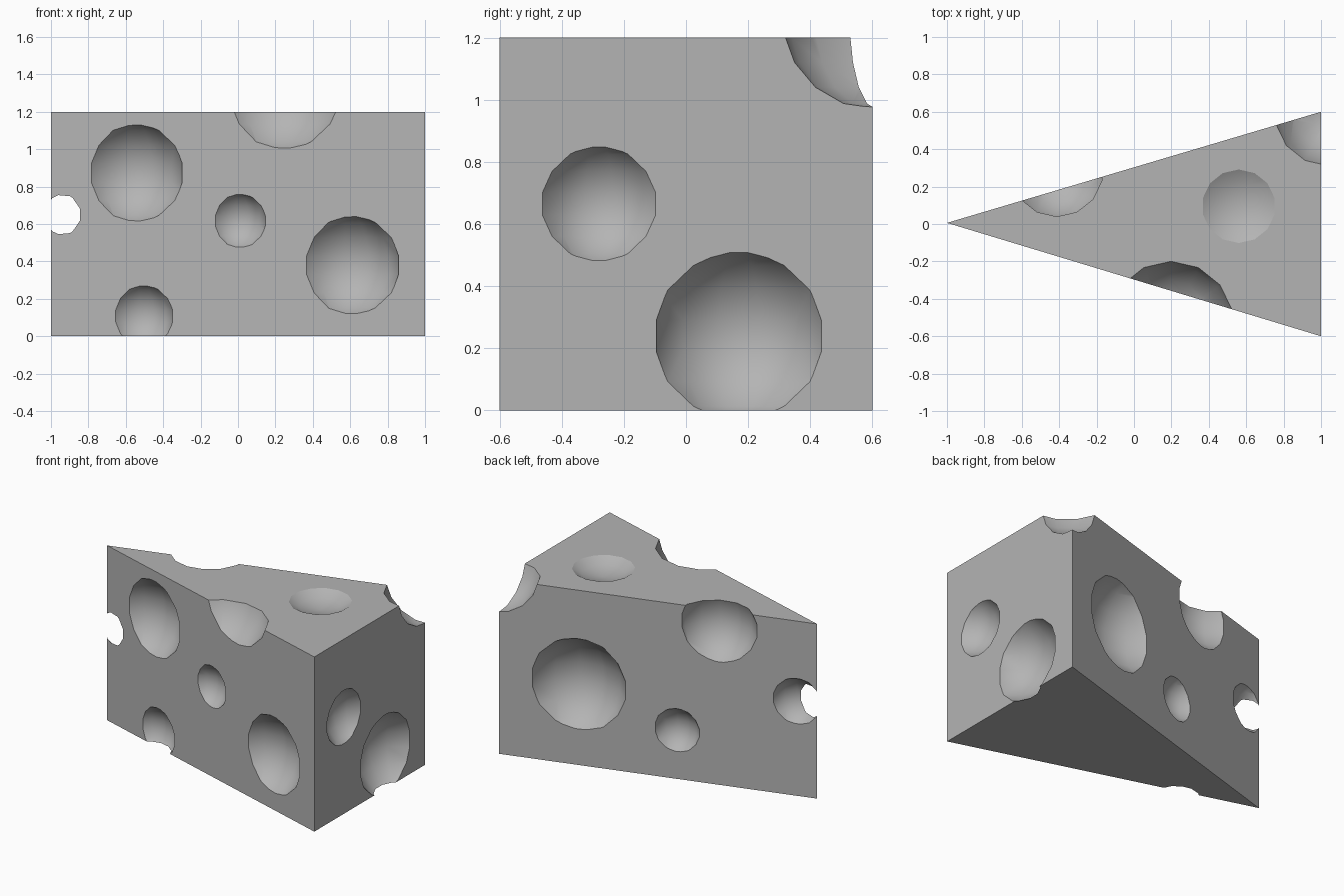
import bpy, bmesh, math
from mathutils import Vector

if "Cube" in bpy.data.objects:
    bpy.data.objects.remove(bpy.data.objects["Cube"])

# Wedge body: triangular profile extruded upward
bm = bmesh.new()
base = bm.faces.new([bm.verts.new(p) for p in ((-1, 0.006, 0), (1, -0.6, 0), (1, 0.6, 0))])
top = bmesh.ops.extrude_face_region(bm, geom=[base])
bmesh.ops.translate(bm, vec=(0, 0, 1.2),
                    verts=[v for v in top["geom"] if isinstance(v, bmesh.types.BMVert)])
bmesh.ops.recalc_face_normals(bm, faces=bm.faces)
mesh = bpy.data.meshes.new("cheese_wedge")
bm.to_mesh(mesh)
bm.free()
wedge = bpy.data.objects.new("cheese_wedge", mesh)
bpy.context.collection.objects.link(wedge)

# Mid grey body colour
grey = bpy.data.materials.new("mid_grey")
grey.diffuse_color = (0.456, 0.456, 0.456, 1)
grey.use_nodes = True
grey.node_tree.nodes["Principled BSDF"].inputs["Base Color"].default_value = grey.diffuse_color
mesh.materials.append(grey)

FRONT = Vector((-0.6, -2, 0)).normalized()
BACK = Vector((-0.6, 2, 0)).normalized()
RIGHT = Vector((1, 0, 0))
UP = Vector((0, 0, 1))

holes = []  # sphere centre, radius


def bite(point, normal, rim, depth_ratio=0.5):
    """Shallow round hole: sphere centre sits outside the face."""
    off = rim * depth_ratio
    holes.append((Vector(point) + normal * off, math.hypot(rim, off)))


# Front face holes (x, z, rim radius)
for x, z, r in ((-0.545, 0.873, 0.265), (0.61, 0.38, 0.266),
                (0.01, 0.617, 0.146), (-0.505, 0.108, 0.167)):
    bite((x, -0.3 * (x + 1), z), FRONT, r)

# Back face holes, the last one breaking through the tip
for x, z, r, d in ((0.497, 0.557, 0.316, 0.5), (-0.12, 0.335, 0.148, 0.5),
                   (-0.382, 1.094, 0.251, 0.42), (-0.873, 0.65, 0.156, 0.57)):
    bite((x, 0.3 * (x + 1), z), BACK, r, d)

# Right face and top holes
bite((1, -0.28, 0.665), RIGHT, 0.187)
bite((1, 0.17, 0.24), RIGHT, 0.273, 0.42)
bite((0.56, 0.095, 1.2), UP, 0.208, 1.6)

# Top front edge bite and top back corner bite
holes.append((Vector((0.198, -0.535, 1.315)), 0.36))
holes.append((Vector((1.04, 0.6, 1.27)), 0.3))

# Cut every hole
for centre, radius in holes:
    bpy.ops.mesh.primitive_uv_sphere_add(segments=14, ring_count=9, radius=radius, location=centre)
    cutter = bpy.context.object
    cutter.name = "hole_cutter"
    cutter.hide_render = True
    cutter.data.materials.append(grey)
    mod = wedge.modifiers.new("hole", "BOOLEAN")
    mod.operation = "DIFFERENCE"
    mod.solver = "EXACT"
    mod.object = cutter
    bpy.context.view_layer.objects.active = wedge
    bpy.ops.object.modifier_apply(modifier=mod.name)
    bpy.data.objects.remove(cutter)

# Smooth hole interiors, crisp rims and edges
bpy.ops.object.select_all(action="DESELECT")
wedge.select_set(True)
bpy.context.view_layer.objects.active = wedge
bpy.ops.object.shade_smooth_by_angle(angle=math.radians(28))
